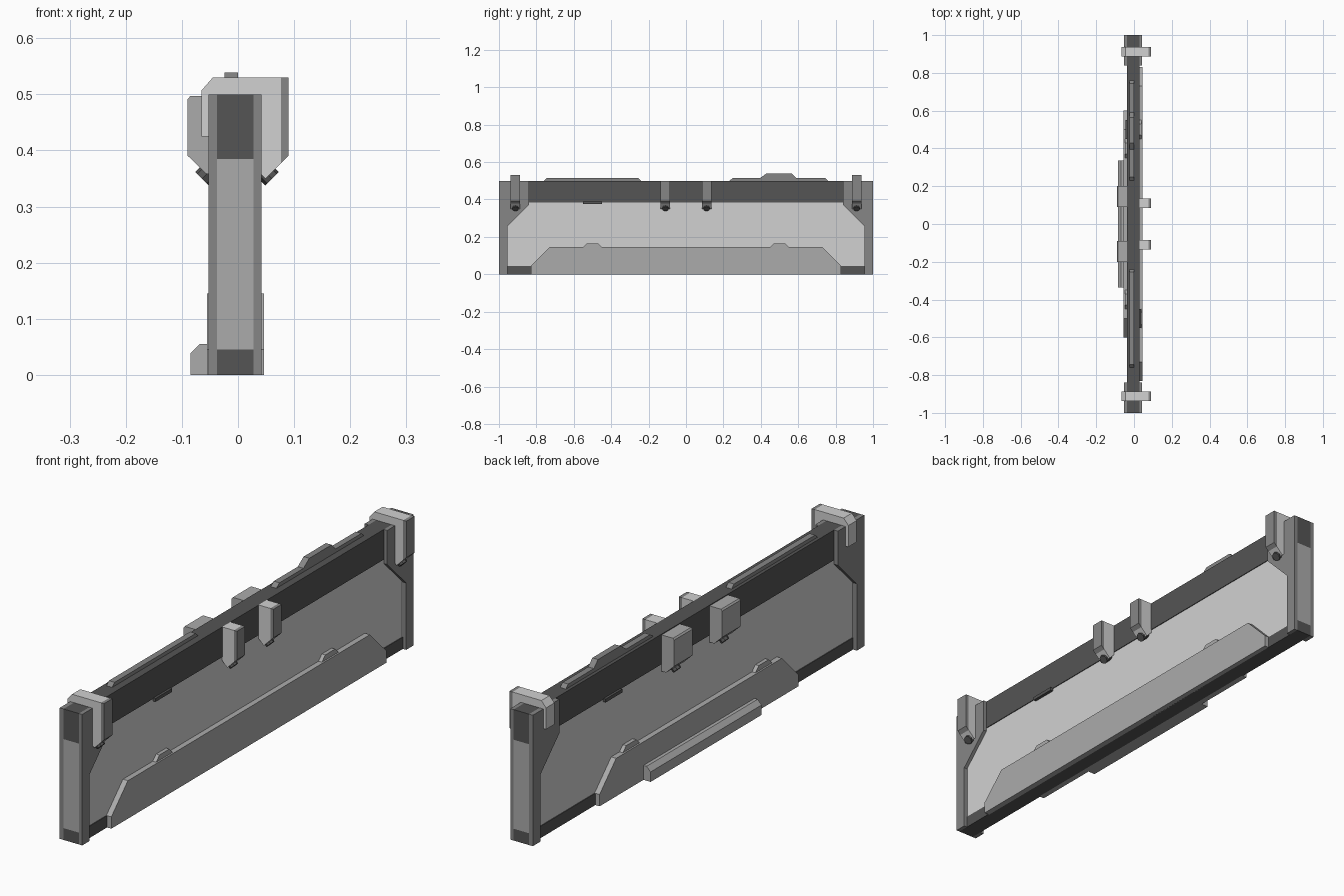
import bpy, bmesh, math
from mathutils import Vector, Matrix

if "Cube" in bpy.data.objects:
    bpy.data.objects.remove(bpy.data.objects["Cube"])


def material(name, v):
    m = bpy.data.materials.new(name)
    m.diffuse_color = (v, v, v, 1)
    m.use_nodes = True
    m.node_tree.nodes["Principled BSDF"].inputs["Base Color"].default_value = m.diffuse_color
    return m


LIGHT = material("light_grey", 0.64)
MID = material("mid_grey", 0.41)
GREY = material("steel_grey", 0.24)
DARK = material("dark_grey", 0.09)


def finish(name, bm, mat):
    bmesh.ops.recalc_face_normals(bm, faces=bm.faces)
    me = bpy.data.meshes.new(name)
    bm.to_mesh(me)
    bm.free()
    me.materials.append(mat)
    ob = bpy.data.objects.new(name, me)
    bpy.context.collection.objects.link(ob)
    return ob


def prism(name, pts, axis, a, b, mat):
    """Extrude a profile: axis 'x' takes (y, z) points, axis 'y' takes (x, z)."""
    bm = bmesh.new()
    lo, hi = min(a, b), max(a, b)
    place = (lambda p, t: (t, p[0], p[1])) if axis == 'x' else (lambda p, t: (p[0], t, p[1]))
    face = bm.faces.new([bm.verts.new(place(p, lo)) for p in pts])
    ext = bmesh.ops.extrude_face_region(bm, geom=[face])
    move = Vector((hi - lo, 0, 0)) if axis == 'x' else Vector((0, hi - lo, 0))
    bmesh.ops.translate(bm, vec=move,
                        verts=[g for g in ext['geom'] if isinstance(g, bmesh.types.BMVert)])
    return finish(name, bm, mat)


def box(name, x0, x1, y0, y1, z0, z1, mat):
    return prism(name, [(x0, z0), (x1, z0), (x1, z1), (x0, z1)], 'y', y0, y1, mat)


def bolt(name, pos, side):
    """Short octagonal bolt pointing down and outward."""
    bm = bmesh.new()
    rot = Matrix.Rotation(side * math.radians(135), 4, 'Y')
    bmesh.ops.create_cone(bm, cap_ends=True, segments=8, radius1=0.017, radius2=0.017,
                          depth=0.035, matrix=Matrix.Translation(pos) @ rot)
    finish(name, bm, DARK)


# Core wall: panel, top beam and bottom rail
box("main_panel", -0.034, 0.025, -0.97, 0.97, 0.03, 0.40, LIGHT)
box("top_beam", -0.037, 0.028, -1, 1, 0.385, 0.5, DARK)
box("bottom_rail", -0.037, 0.028, -1, 1, 0, 0.045, DARK)

# End posts: inset end faces and gusseted side flanges
for s in (-1, 1):
    box("end_face", -0.037, 0.028, s * 0.955, s * 1.0, 0.045, 0.385, MID)
    gusset = [(s * y, z) for y, z in
              ((1, 0), (0.955, 0), (0.955, 0.255), (0.84, 0.37), (0.84, 0.5), (1, 0.5))]
    prism("right_flange", gusset, 'x', 0.028, 0.042, GREY)
    prism("left_flange", gusset, 'x', -0.053, -0.037, GREY)


# Lower armour plates with small tabs on top
def skirt(name, half, tab_y, x0, x1):
    prism(name, [(-half, 0), (half, 0), (half, 0.045), (half - 0.1, 0.145),
                 (0.1 - half, 0.145), (-half, 0.045)], 'x', x0, x1, MID)
    for s in (-1, 1):
        c = s * tab_y
        prism(name + "_tab", [(c - 0.055, 0.14), (c + 0.055, 0.14), (c + 0.03, 0.165),
                              (c - 0.03, 0.165)], 'x', x0, x0 + (x1 - x0) * 0.7, MID)


skirt("right_skirt", 0.83, 0.5, 0.024, 0.046)
skirt("left_skirt", 0.6, 0.4, -0.033, -0.055)

# Foot bar on the left side
prism("foot_bar", [(-0.085, 0), (-0.05, 0), (-0.05, 0.055), (-0.068, 0.055), (-0.085, 0.038)],
      'y', -0.335, 0.335, MID)

# Strips on top of the beam
prism("top_strip_front", [(-0.76, 0.499), (-0.24, 0.499), (-0.255, 0.514), (-0.745, 0.514)],
      'x', -0.024, 0, GREY)
prism("top_strip_back", [(0.23, 0.499), (0.76, 0.499), (0.745, 0.514), (0.59, 0.514),
                         (0.565, 0.539), (0.43, 0.539), (0.395, 0.514), (0.25, 0.514)],
      'x', -0.024, 0, GREY)

# Small dark latches under the beam
box("right_latch", 0.02, 0.037, -0.55, -0.45, 0.375, 0.388, DARK)
box("left_latch", -0.046, -0.03, 0.45, 0.55, 0.375, 0.388, DARK)

# Clamps: end ones hook over the beam, middle ones sit on its right side
hook = [(-0.065, 0.425), (-0.065, 0.507), (-0.045, 0.53), (0.077, 0.53), (0.077, 0.378),
        (0.049, 0.35), (0.041, 0.358), (0.041, 0.5), (-0.053, 0.5), (-0.053, 0.425)]
arm = [(0.027, 0.5), (0.077, 0.5), (0.077, 0.378), (0.049, 0.35), (0.027, 0.372)]
for s in (-1, 1):
    for name, profile, y, top in (("end_clamp", hook, 0.912, 0.53),
                                  ("middle_clamp", arm, 0.11, 0.5)):
        a, b = s * y - 0.025, s * y + 0.025
        prism(name, profile, 'y', a, b, LIGHT)
        prism(name + "_pad", [(0.077, top), (0.09, top), (0.09, 0.391), (0.077, 0.378)],
              'y', a, b, GREY)
        bolt(name + "_bolt", (0.048, s * y, 0.362), 1)
    # Left side blocks opposite the middle clamps
    prism("left_block", [(-0.036, 0.497), (-0.085, 0.497), (-0.09, 0.491), (-0.09, 0.391),
                         (-0.056, 0.358), (-0.036, 0.358)], 'y', s * 0.09, s * 0.2, MID)
    bolt("left_block_bolt", (-0.052, s * 0.145, 0.362), -1)
